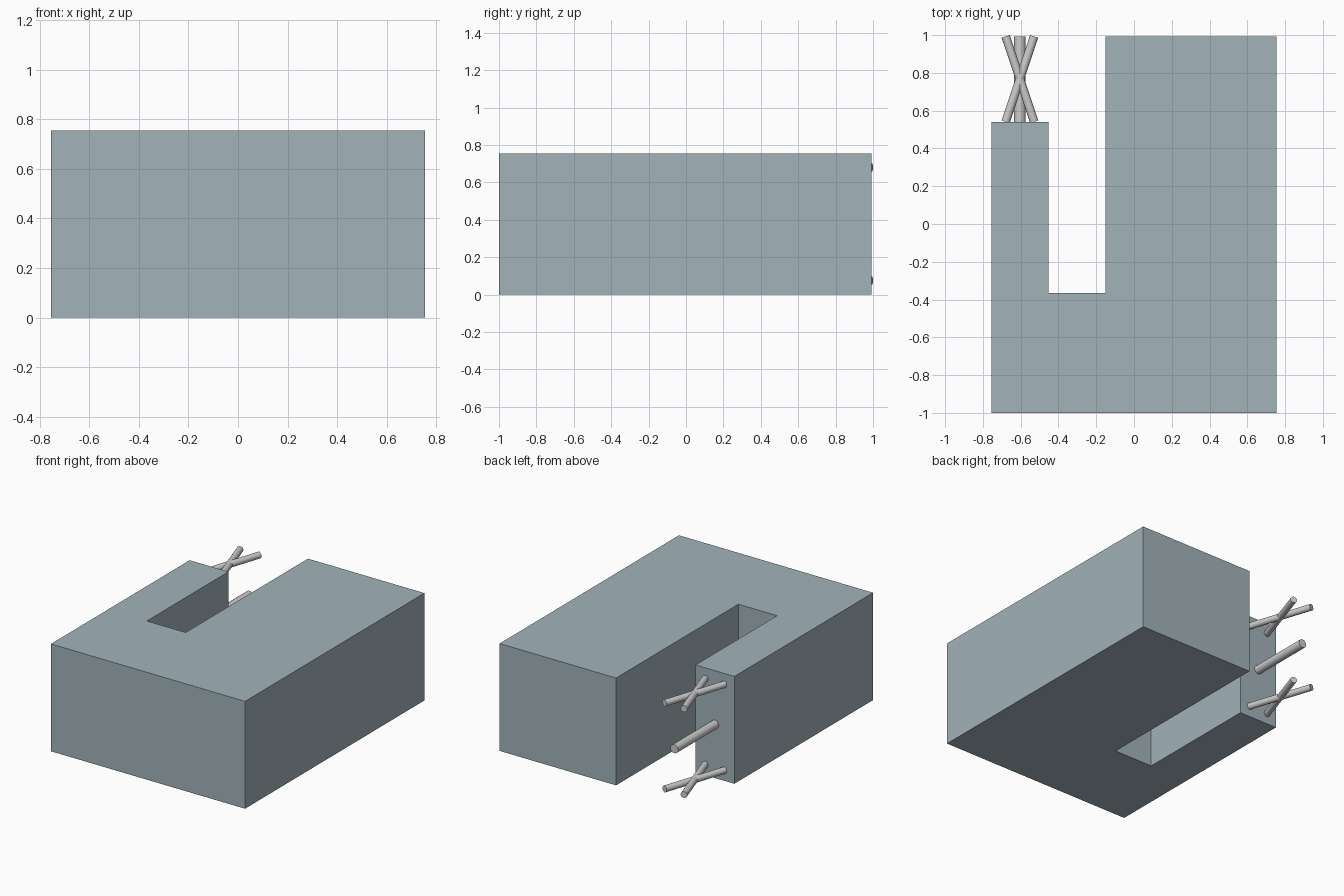
import bpy, bmesh
from mathutils import Vector

if "Cube" in bpy.data.objects:
    bpy.data.objects.remove(bpy.data.objects["Cube"])

U = 0.151                      # module the model is laid out on
H = 5 * U
FACE_Y, END_Y = 0.541, 0.993   # short arm face, tip of long arm
ROD_X = -4 * U


def prism(name, outline, height):
    bm = bmesh.new()
    base = bm.faces.new([bm.verts.new((x, y, 0)) for x, y in outline])
    top = bmesh.ops.extrude_face_region(bm, geom=[base])["geom"]
    verts = [v for v in top if isinstance(v, bmesh.types.BMVert)]
    bmesh.ops.translate(bm, verts=verts, vec=(0, 0, height))
    bmesh.ops.recalc_face_normals(bm, faces=bm.faces)
    mesh = bpy.data.meshes.new(name)
    bm.to_mesh(mesh)
    bm.free()
    obj = bpy.data.objects.new(name, mesh)
    bpy.context.collection.objects.link(obj)
    return obj


def rod(name, start, end, radius):
    a, b = Vector(start), Vector(end)
    bpy.ops.mesh.primitive_cylinder_add(vertices=16, radius=radius,
                                        depth=(b - a).length, location=(a + b) / 2)
    obj = bpy.context.object
    obj.name = name
    obj.rotation_euler = (b - a).to_track_quat('Z', 'Y').to_euler()
    bpy.ops.object.shade_smooth_by_angle()


# J-shaped block with a slot and a shortened arm
body = prism("slotted_block", [
    (-5 * U, -1), (5 * U, -1), (5 * U, END_Y), (-U, END_Y),
    (-U, -0.366), (-3 * U, -0.366), (-3 * U, FACE_Y), (-5 * U, FACE_Y)], H)
mat = bpy.data.materials.new("blue_grey")
mat.diffuse_color = (0.36, 0.45, 0.49, 1)
mat.use_nodes = True
mat.node_tree.nodes["Principled BSDF"].inputs["Base Color"].default_value = mat.diffuse_color
body.data.materials.append(mat)

# Crossed rods, upper and lower
for level, z in (("lower", 0.5 * U), ("upper", 4.5 * U)):
    for side, s in (("left", -1), ("right", 1)):
        rod(f"{level}_cross_rod_{side}", (ROD_X + s * U / 2, FACE_Y, z),
            (ROD_X - s * U / 2, END_Y, z), 0.15 * U)

# Straight middle rod
rod("middle_rod", (ROD_X, FACE_Y, H / 2), (ROD_X, END_Y, H / 2), 0.2 * U)
